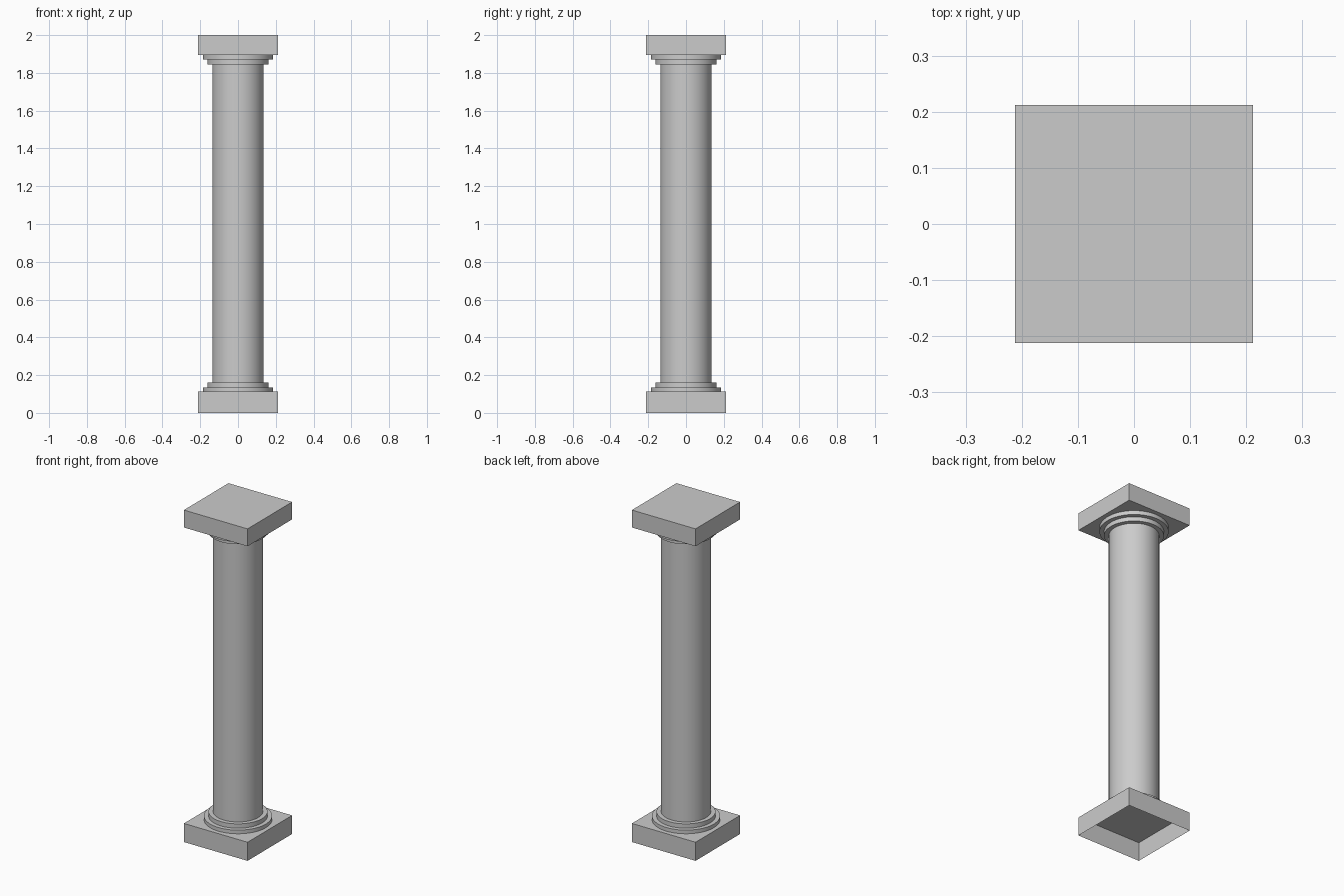
import bpy, bmesh, math

if "Cube" in bpy.data.objects:
    bpy.data.objects.remove(bpy.data.objects["Cube"])

HALF = 0.212      # half width of the square blocks
SEGMENTS = 64


def add_object(name, bm):
    bmesh.ops.recalc_face_normals(bm, faces=bm.faces)
    mesh = bpy.data.meshes.new(name)
    bm.to_mesh(mesh)
    bm.free()
    obj = bpy.data.objects.new(name, mesh)
    bpy.context.collection.objects.link(obj)
    return obj


def block(name, z0, z1, open_bottom=False):
    bm = bmesh.new()
    bmesh.ops.create_cube(bm, size=1)
    bmesh.ops.scale(bm, verts=bm.verts, vec=(2 * HALF, 2 * HALF, z1 - z0))
    bmesh.ops.translate(bm, verts=bm.verts, vec=(0, 0, (z0 + z1) / 2))
    obj = add_object(name, bm)
    if open_bottom:
        bm = bmesh.new()
        bm.from_mesh(obj.data)
        bottom = [f for f in bm.faces if f.normal.z < -0.9]
        bmesh.ops.delete(bm, geom=bottom, context='FACES')
        bm.to_mesh(obj.data)
        bm.free()
    return obj


def turned(name, profile):
    """Spin a (radius, z) profile around the z axis."""
    bm = bmesh.new()
    verts = [bm.verts.new((r, 0, z)) for r, z in profile]
    edges = [bm.edges.new(pair) for pair in zip(verts, verts[1:])]
    bmesh.ops.spin(bm, geom=verts + edges, cent=(0, 0, 0), axis=(0, 0, 1),
                   angle=2 * math.pi, steps=SEGMENTS)
    bmesh.ops.remove_doubles(bm, verts=bm.verts, dist=1e-5)
    obj = add_object(name, bm)
    bpy.ops.object.select_all(action='DESELECT')
    obj.select_set(True)
    bpy.context.view_layer.objects.active = obj
    bpy.ops.object.shade_smooth_by_angle(angle=math.radians(30))
    return obj


# Square plinth (hollow underneath) and square capital slab
block("plinth", 0.0, 0.112, open_bottom=True)
block("capital_slab", 1.895, 2.0)

# Round shaft with stepped rings at both ends
turned("shaft_with_rings", [
    (0.186, 0.112), (0.186, 0.134), (0.161, 0.134), (0.161, 0.16),
    (0.136, 0.16), (0.136, 1.845),
    (0.161, 1.845), (0.161, 1.871), (0.186, 1.871), (0.186, 1.895),
])
